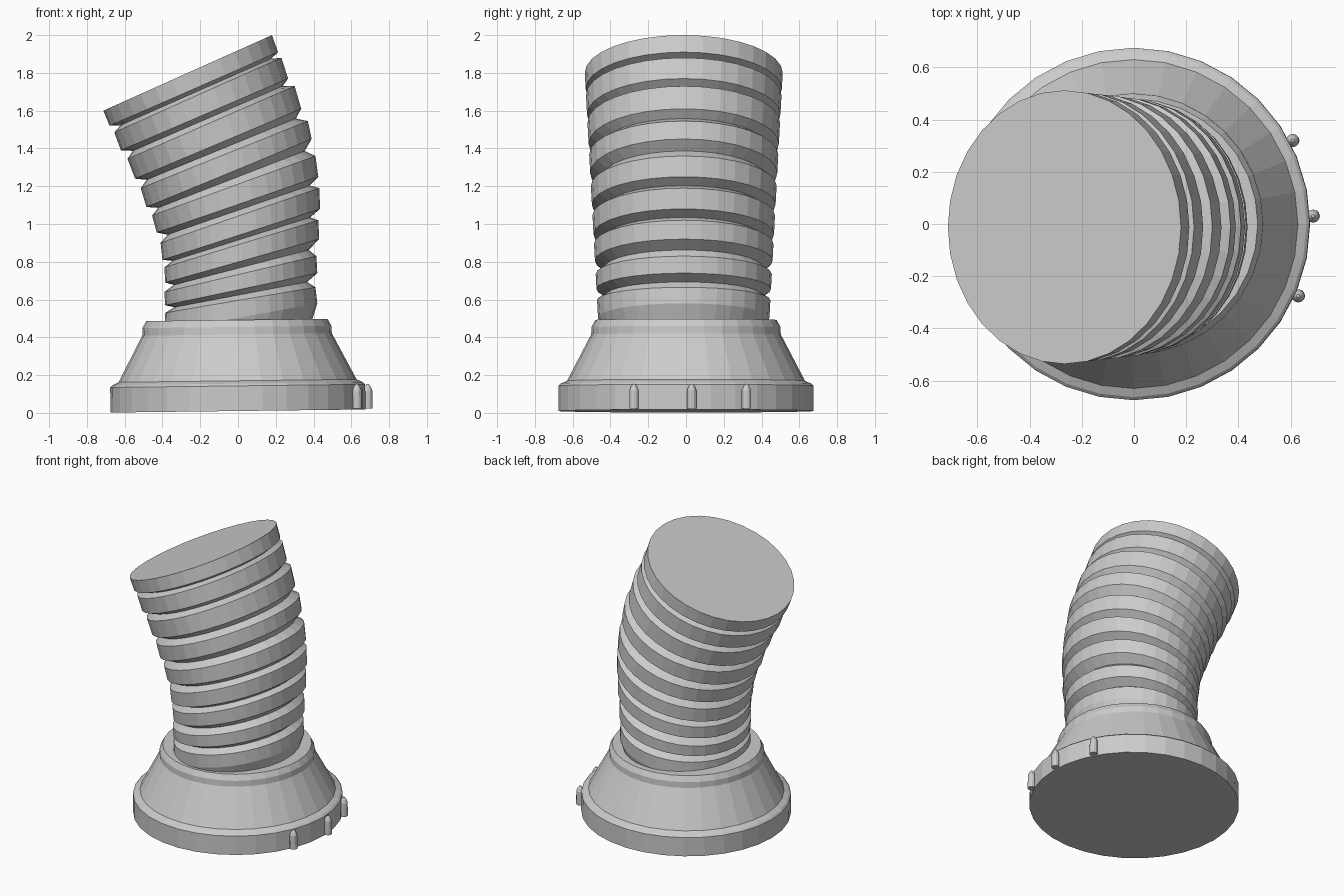
import bpy, bmesh, math
from mathutils import Vector

if "Cube" in bpy.data.objects:
    bpy.data.objects.remove(bpy.data.objects["Cube"])

SIDES = 32


def skin(name, rings):
    """Flat-shaded closed tube through a list of vertex rings (bottom to top)."""
    bm = bmesh.new()
    loops = [[bm.verts.new(p) for p in ring] for ring in rings]
    n = len(rings[0])
    for a, b in zip(loops, loops[1:]):
        for i in range(n):
            j = (i + 1) % n
            bm.faces.new((a[i], a[j], b[j], b[i]))
    bm.faces.new(loops[0][::-1])
    bm.faces.new(loops[-1])
    bmesh.ops.recalc_face_normals(bm, faces=bm.faces)
    mesh = bpy.data.meshes.new(name)
    bm.to_mesh(mesh)
    bm.free()
    obj = bpy.data.objects.new(name, mesh)
    bpy.context.collection.objects.link(obj)
    return obj


def ellipse(center, u, ry, n=SIDES):
    """Ring spanned by vector u in the xz plane and radius ry along y."""
    return [center + u * math.cos(2 * math.pi * i / n)
            + Vector((0, ry * math.sin(2 * math.pi * i / n), 0)) for i in range(n)]


def lathe(name, profile, x=0, y=0, n=SIDES):
    return skin(name, [ellipse(Vector((x, y, z)), Vector((r, 0, 0)), r, n)
                       for r, z in profile])


# Base: rim, flared skirt and collar, with a very slight tilt
TILT = math.radians(-0.7)
base = lathe("flared_base", [(0.675, 0.01), (0.675, 0.143), (0.663, 0.155), (0.63, 0.17),
                             (0.502, 0.415), (0.5, 0.455), (0.48, 0.492)])
base.rotation_euler.y = TILT

# Small pointed pegs on the right side of the rim
for k, deg in enumerate((-23.6, 2.5, 27.7)):
    a = math.radians(deg)
    peg = lathe(f"rim_peg_{k + 1}", [(0.025, 0.015), (0.025, 0.11), (0.017, 0.13), (0.006, 0.145)],
                0.688 * math.cos(a), 0.688 * math.sin(a), 12)
    peg.rotation_euler.y = TILT

# Bent ribbed hose: each rib is (left x, z, right x, z) at its bottom and top
ribs = [
    ((-0.39, 0.43, 0.42, 0.58), (-0.385, 0.53, 0.41, 0.665)),
    ((-0.385, 0.57, 0.42, 0.74), (-0.39, 0.64, 0.415, 0.83)),
    ((-0.385, 0.69, 0.43, 0.92), (-0.39, 0.77, 0.425, 1.02)),
    ((-0.40, 0.81, 0.435, 1.08), (-0.41, 0.90, 0.43, 1.19)),
    ((-0.43, 0.955, 0.425, 1.25), (-0.455, 1.045, 0.41, 1.36)),
    ((-0.485, 1.09, 0.39, 1.45), (-0.515, 1.19, 0.37, 1.545)),
    ((-0.545, 1.24, 0.335, 1.61), (-0.585, 1.345, 0.30, 1.73)),
    ((-0.62, 1.39, 0.265, 1.77), (-0.655, 1.485, 0.23, 1.88)),
    ((-0.68, 1.52, 0.212, 1.91), (-0.713, 1.60, 0.18, 2.0)),
]


def hose_ring(lx, lz, rx, rz, shrink=0.0):
    left, right = Vector((lx, -0.012, lz)), Vector((rx, -0.012, rz))
    mid, u = (left + right) / 2, (right - left) / 2
    ry = 0.458 + 0.066 * (mid.z - 0.58) / 1.22
    return ellipse(mid, u * (1 - shrink / u.length), ry - shrink)


rings = [hose_ring(-0.38, 0.3, 0.40, 0.36, 0.05)]
for k, (low, high) in enumerate(ribs):
    if k:
        groove = [(p + q) / 2 for p, q in zip(ribs[k - 1][1], low)]
        rings.append(hose_ring(*groove, shrink=0.05))
    rings += [hose_ring(*low), hose_ring(*high)]
skin("ribbed_hose", rings)
